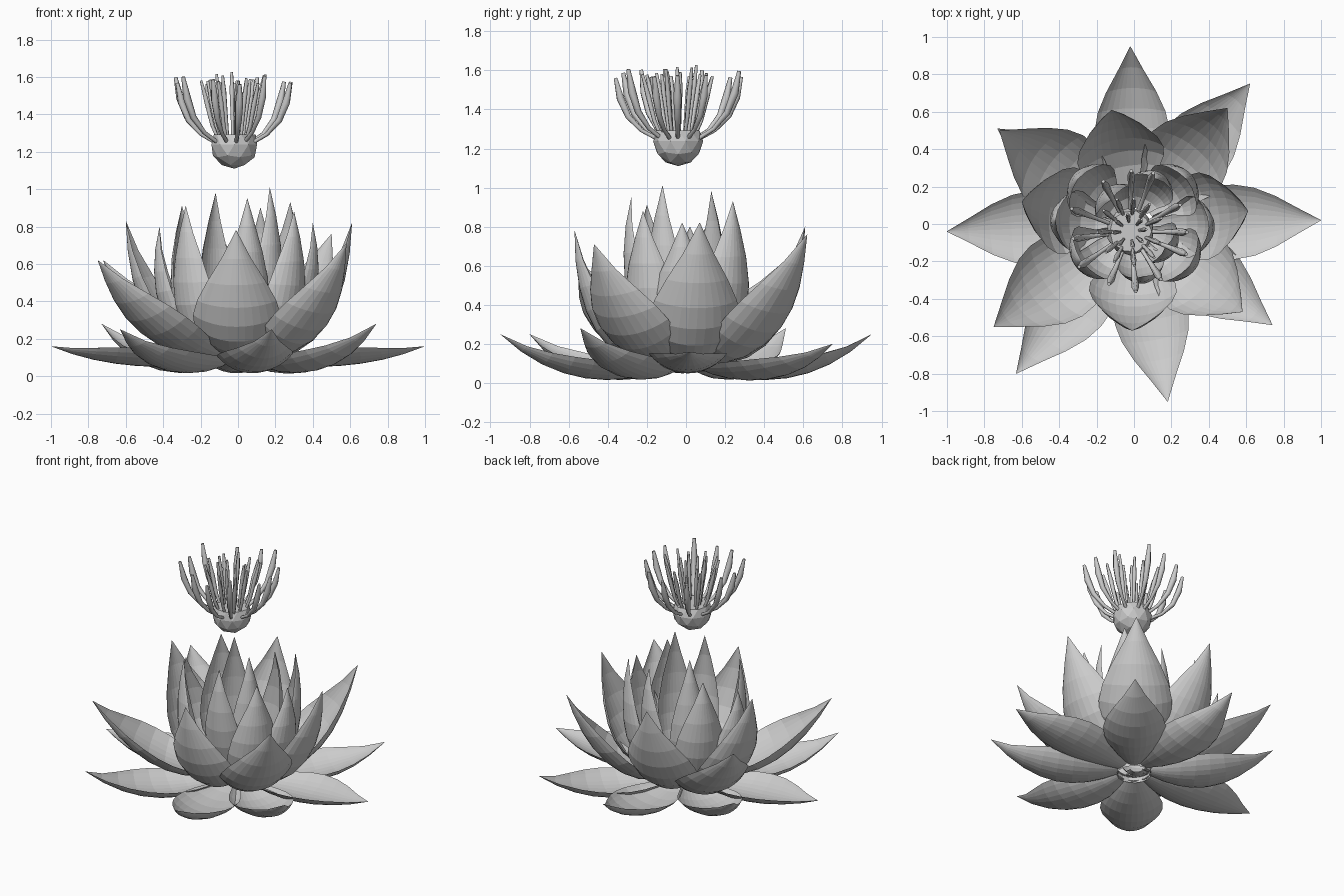
import bpy, bmesh, math, random
from mathutils import Vector

if "Cube" in bpy.data.objects:
    bpy.data.objects.remove(bpy.data.objects["Cube"])
random.seed(4)

WIDTH = [(0, .3), (.15, .62), (.3, .9), (.45, 1), (.6, .93), (.75, .66), (.88, .32), (1, .005)]


def lerp_profile(t):
    for (a, wa), (b, wb) in zip(WIDTH, WIDTH[1:]):
        if t <= b:
            return wa + (wb - wa) * (t - a) / (b - a)
    return WIDTH[-1][1]


def bezier(p, t):
    u = 1 - t
    return p[0]*u**3 + p[1]*3*u*u*t + p[2]*3*u*t*t + p[3]*t**3


def petal(name, tip, base, c1, c2, half, cup, thick=.022, rows=8, cols=12):
    """Cupped pointed petal, thin at its rim; base/c1/c2 are (reach, height) spine points."""
    x, y, z = tip
    reach = math.hypot(x, y)
    out = Vector((x / reach, y / reach, 0))
    side = Vector((-out.y, out.x, 0))
    up = Vector((0, 0, 1))
    spine = [Vector(base), Vector(c1), Vector(c2), Vector((reach, z))]
    bm = bmesh.new()
    outer_side, inner_side = [], []
    for i in range(rows + 1):
        t = i / rows
        p = bezier(spine, t)
        d = (bezier(spine, min(1, t + .01)) - bezier(spine, max(0, t - .01))).normalized()
        inner = out * -d.y + up * d.x
        k = lerp_profile(t)
        w = half * k
        row_o, row_i = [], []
        for j in range(cols + 1):
            s = j / cols * 2 - 1
            a = s * cup
            co = out * p.x + up * p.y + side * (w * math.sin(a) / math.sin(cup))
            co += inner * (w * (1 - math.cos(a)) / math.sin(cup))
            vo = bm.verts.new(co)
            row_o.append(vo)
            edge = j in (0, cols)
            row_i.append(vo if edge else bm.verts.new(co + inner * thick * k * (1 - s * s)))
        outer_side.append(row_o)
        inner_side.append(row_i)
    for i in range(rows):
        for j in range(cols):
            for g in (outer_side, inner_side):
                bm.faces.new((g[i][j], g[i][j+1], g[i+1][j+1], g[i+1][j]))
    for i in (0, rows):
        bm.faces.new(outer_side[i] + inner_side[i][-2:0:-1])
    bmesh.ops.recalc_face_normals(bm, faces=bm.faces)
    me = bpy.data.meshes.new(name)
    bm.to_mesh(me)
    bm.free()
    ob = bpy.data.objects.new(name, me)
    bpy.context.collection.objects.link(ob)
    return ob


# Low spreading outer petals
outer = [(1, .02, .16), (.62, .75, .2), (-.02, .95, .25), (-.73, .51, .28),
         (-1, -.04, .16), (-.63, -.8, .25), (.18, -.95, .25), (.74, -.54, .28)]
for tip in outer:
    r = math.hypot(tip[0], tip[1])
    low = .035 if tip[2] < .18 else -.02
    petal("outer_petal", tip, (.1, .07), (.38 * r, low), (.7 * r, low), .205, .9)

# Rising middle petals
middle = [(.61, .07, .82), (.5, .62, .76), (-.12, .61, .8), (-.72, .5, .62),
          (-.6, .12, .83), (-.75, -.55, .62), (-.01, -.57, .78), (.58, -.47, .71)]
for tip in middle:
    r, z = math.hypot(tip[0], tip[1]), tip[2]
    petal("middle_petal", tip, (.1, .1), (.36 + .12 * r, .06), (.32 + .45 * r, z * .45), .24, .95)

# Upright inner petals, bellied with tips turned in
inner = [(-.3, .24, .91), (.28, .24, .93), (.4, -.02, .82), (.3, -.22, .88),
         (-.28, -.2, .91), (-.42, .02, .8)]
for tip in inner:
    r, z = math.hypot(tip[0], tip[1]), tip[2]
    petal("inner_petal", tip, (.1, .13), (.42, .12), (r + .08, z * .6), .17, 1.1)

core = [(-.12, .13, .98), (.17, -.12, 1.01), (.05, -.28, .95), (.12, .24, .9)]
for tip in core:
    r, z = math.hypot(tip[0], tip[1]), tip[2]
    petal("core_petal", tip, (.08, .15), (.28, .15), (r + .1, z * .6), .13, 1.1)

# Short ring joining the petal bases
bpy.ops.mesh.primitive_cylinder_add(vertices=16, radius=.11, depth=.04, end_fill_type='NOTHING',
                                    location=(0, 0, .08))
bpy.context.object.name = "base_ring"

# Floating seed head: faceted bowl with flat top
CX, CY = -.02, -.04
bm = bmesh.new()
bmesh.ops.create_icosphere(bm, subdivisions=2, radius=.128)
for v in bm.verts:
    v.co.z = min(v.co.z, .055)
me = bpy.data.meshes.new("seed_head")
bm.to_mesh(me)
bm.free()
head = bpy.data.objects.new("seed_head", me)
head.location = (CX, CY, 1.238)
bpy.context.collection.objects.link(head)


# Stamens: tapered tubes
def stamens(name, count, points, radii, depth, phase):
    cu = bpy.data.curves.new(name, 'CURVE')
    cu.dimensions = '3D'
    cu.bevel_depth = depth
    cu.bevel_resolution = 1
    cu.use_fill_caps = True
    for k in range(count):
        a = phase + math.tau * k / count + random.uniform(-.12, .12)
        f = random.uniform(.92, 1.06)
        dz = random.uniform(-.04, .02)
        sp = cu.splines.new('POLY')
        sp.points.add(len(points) - 1)
        for i, (p, (r, z)) in enumerate(zip(sp.points, points)):
            p.co = (CX + r * f * math.cos(a), CY + r * f * math.sin(a),
                    z + dz * i / (len(points) - 1), 1)
            p.radius = radii[i]
    ob = bpy.data.objects.new(name, cu)
    bpy.context.collection.objects.link(ob)


stamens("outer_stamens", 12, [(.09, 1.24), (.19, 1.3), (.26, 1.38), (.3, 1.48), (.325, 1.59)],
        [.8, .8, 1.2, 1.5, .7], .014, .05)
stamens("middle_stamens", 11, [(.085, 1.26), (.12, 1.35), (.15, 1.48), (.18, 1.6)],
        [.8, 1, 1.3, .7], .011, .3)
stamens("centre_stamens", 8, [(.05, 1.27), (.065, 1.4), (.08, 1.52), (.09, 1.61)],
        [.8, 1, 1.3, .7], .01, .1)
